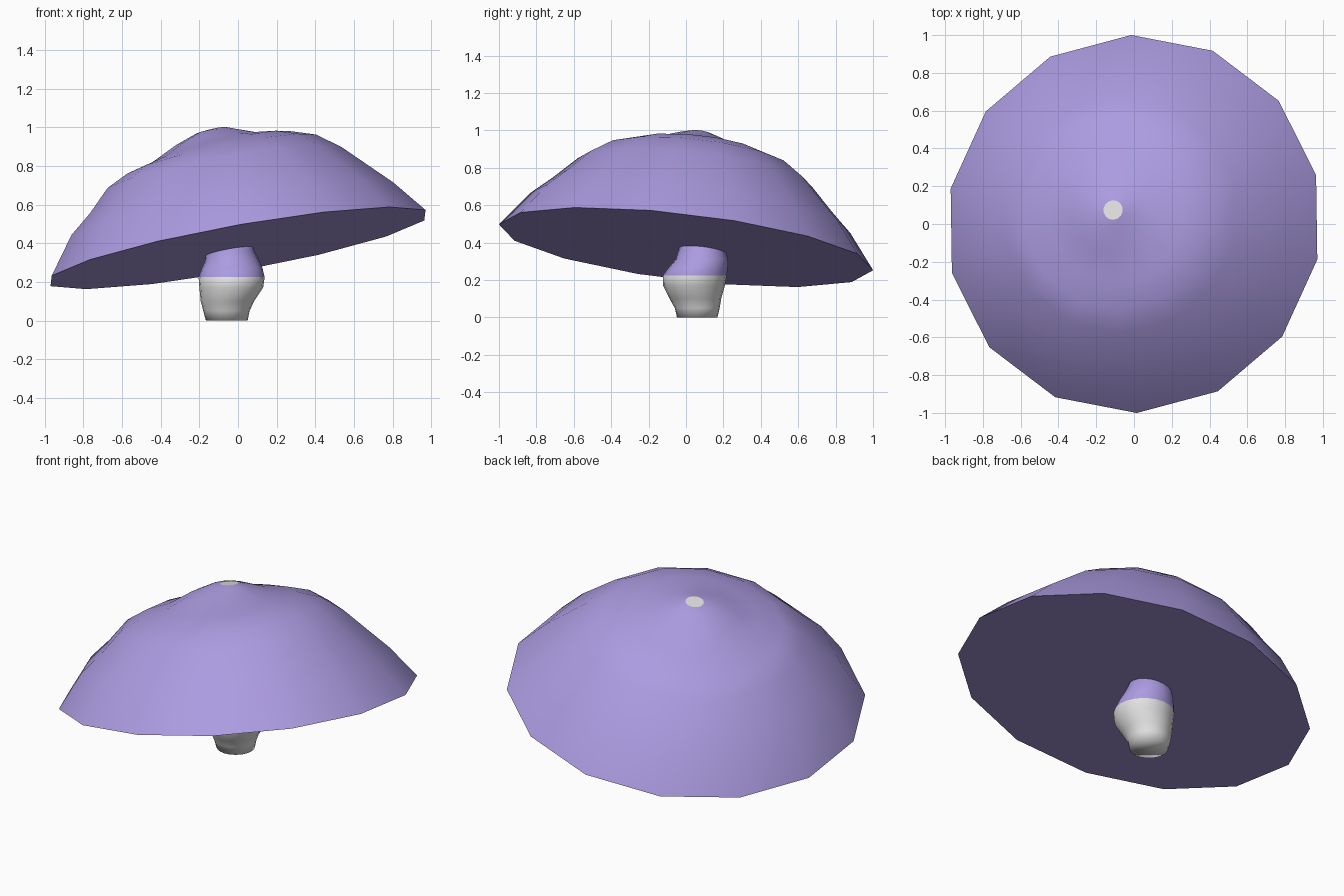
import bpy, bmesh
from math import cos, sin, pi
from mathutils import Vector

cube = bpy.data.objects.get("Cube")
if cube:
    bpy.data.objects.remove(cube, do_unlink=True)


def material(name, rgb):
    m = bpy.data.materials.new(name)
    m.use_nodes = True
    m.diffuse_color = (*rgb, 1)
    m.node_tree.nodes["Principled BSDF"].inputs["Base Color"].default_value = (*rgb, 1)
    return m


purple = material("lilac", (0.41, 0.33, 0.75))
white = material("off white", (0.76, 0.76, 0.76))


def loft(name, rings, pick, sharp_ends):
    """Skin closed rings of points, cap both ends, colour faces with pick(kind, face)."""
    bm = bmesh.new()
    loops = [[bm.verts.new(p) for p in ring] for ring in rings]
    n = len(loops[0])
    for a, b in zip(loops, loops[1:]):
        for i in range(n):
            j = (i + 1) % n
            f = bm.faces.new((a[i], a[j], b[j], b[i]))
            f.material_index = pick("side", f)
            f.smooth = True
    for kind, loop in (("bottom", loops[0][::-1]), ("top", loops[-1])):
        f = bm.faces.new(loop)
        f.material_index = pick(kind, f)
        f.smooth = not sharp_ends
        for e in f.edges:
            e.smooth = not sharp_ends
    bm.normal_update()
    mesh = bpy.data.meshes.new(name)
    bm.to_mesh(mesh)
    bm.free()
    for m in (purple, white):
        mesh.materials.append(m)
    obj = bpy.data.objects.new(name, mesh)
    bpy.context.collection.objects.link(obj)


# Tilted cap: radius, height and size of the lumps, from rim to crown
axis = Vector((-0.18, 0.12, 1)).normalized()
across = Vector((1, 0, 0.18)).normalized()
along = axis.cross(across)
profile = [(1.008, 0, 0), (0.865, 0.185, -0.01), (0.75, 0.29, 0), (0.63, 0.41, 0),
           (0.51, 0.485, 0.015), (0.37, 0.528, 0.02), (0.23, 0.57, -0.008),
           (0.11, 0.615, -0.008), (0.052, 0.63, 0)]
SIDES = 14


def cap_ring(r, h, lump):
    ring = []
    for i in range(SIDES):
        a = pi / 2 + 0.036 + 2 * pi * i / SIDES
        ring.append(across * r * cos(a) + along * r * sin(a)
                    + axis * (h + lump * cos(a - 0.2)) + Vector((0, 0, 0.375)))
    return ring


loft("mushroom_cap", [cap_ring(*p) for p in profile],
     lambda kind, f: int(kind == "top"), True)

# Bulging stem: height, centre x, centre y, radius
stem = [(0, -0.058, 0.06, 0.108), (0.05, -0.06, 0.06, 0.12), (0.1, -0.055, 0.05, 0.138),
        (0.17, -0.035, 0.043, 0.165), (0.225, -0.033, 0.047, 0.171),
        (0.27, -0.03, 0.067, 0.157), (0.31, -0.03, 0.085, 0.14),
        (0.36, -0.04, 0.085, 0.125), (0.42, -0.045, 0.085, 0.11)]
rings = [[(x + r * cos(2 * pi * i / 20), y + r * sin(2 * pi * i / 20), z) for i in range(20)]
         for z, x, y, r in stem]
loft("mushroom_stem", rings,
     lambda kind, f: int(f.calc_center_median().z < 0.225), False)
